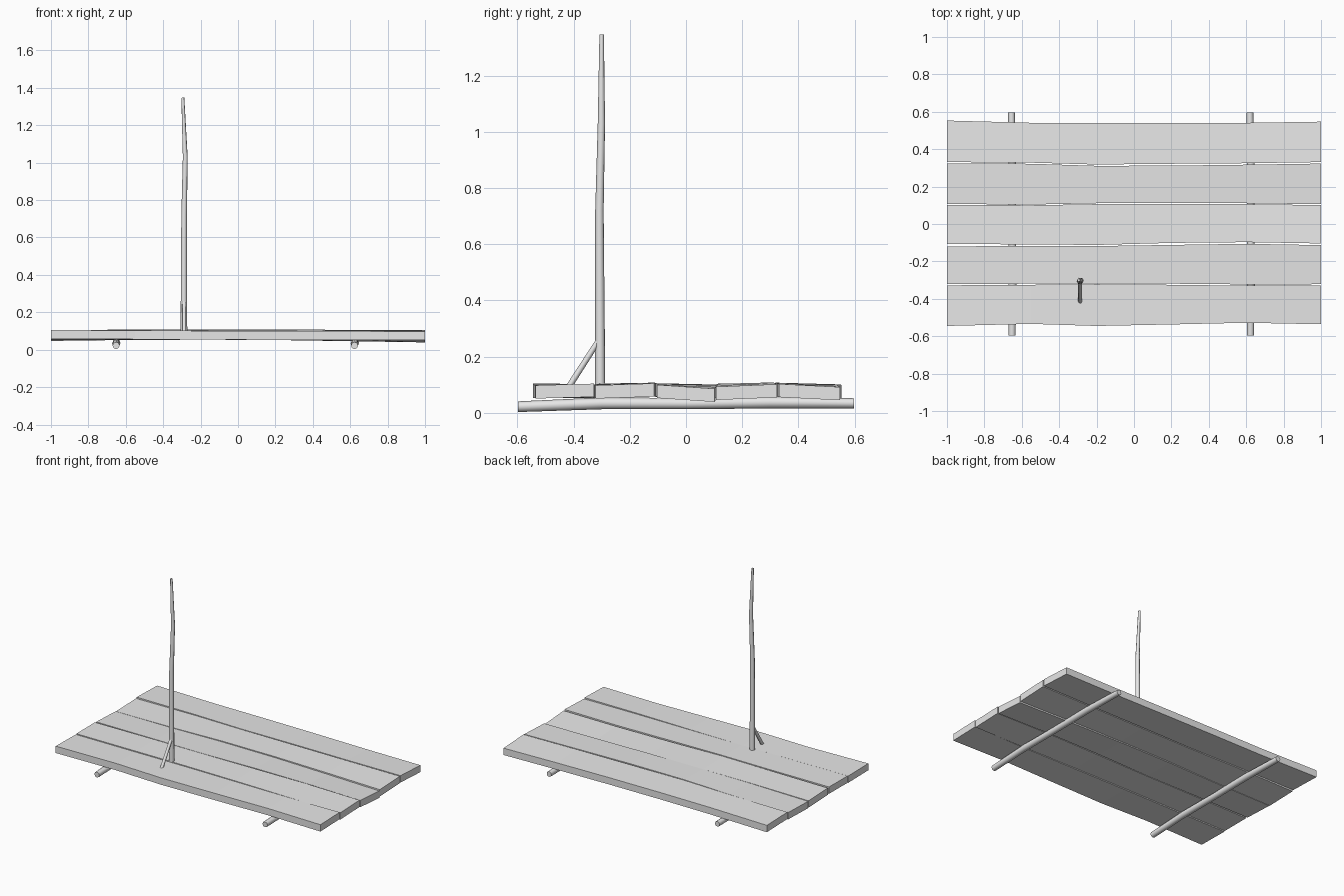
import bpy
import bmesh
import math
from mathutils import Vector

cube = bpy.data.objects.get("Cube")
if cube:
    bpy.data.objects.remove(cube)

grey = bpy.data.materials.new("weathered_grey")
grey.use_nodes = True
COLOUR = (0.8, 0.8, 0.8, 1)
grey.diffuse_color = COLOUR
grey.node_tree.nodes["Principled BSDF"].inputs["Base Color"].default_value = COLOUR


def finish(name, bm, smooth=False):
    bmesh.ops.recalc_face_normals(bm, faces=bm.faces)
    mesh = bpy.data.meshes.new(name)
    bm.to_mesh(mesh)
    bm.free()
    mesh.materials.append(grey)
    obj = bpy.data.objects.new(name, mesh)
    bpy.context.collection.objects.link(obj)
    if smooth:
        bpy.ops.object.select_all(action="DESELECT")
        obj.select_set(True)
        bpy.context.view_layer.objects.active = obj
        bpy.ops.object.shade_smooth_by_angle(angle=math.radians(50))
    return obj


def loft(name, rings, smooth=False):
    """Skin a list of equal-sized point rings and cap both ends."""
    bm = bmesh.new()
    loops = [[bm.verts.new(p) for p in ring] for ring in rings]
    count = len(loops[0])
    for a, b in zip(loops, loops[1:]):
        for i in range(count):
            j = (i + 1) % count
            bm.faces.new((a[i], a[j], b[j], b[i]))
    bm.faces.new(loops[0])
    bm.faces.new(loops[-1])
    return finish(name, bm, smooth)


def pole(name, path, radii, sides=8):
    """Round pole whose rings stand square to the line between its ends."""
    axis = Vector(path[-1]) - Vector(path[0])
    turn = axis.to_track_quat("Z", "Y")
    rings = []
    for point, r in zip(path, radii):
        angles = [math.tau * i / sides for i in range(sides)]
        rings.append([Vector(point) + turn @ Vector((r * math.cos(a), r * math.sin(a), 0))
                      for a in angles])
    return loft(name, rings, smooth=True)


# Deck planks: front and back edge lines sampled at the same stations along x
STATIONS = (-1, -0.55, -0.2, 0.2, 0.6, 1)
EDGES = [
    ((-.545, -.534, -.545, -.537, -.528, -.536), (-.328, -.325, -.322, -.325, -.33, -.328)),
    ((-.322, -.319, -.317, -.319, -.323, -.322), (-.12, -.117, -.118, -.112, -.106, -.113)),
    ((-.107, -.109, -.112, -.101, -.097, -.104), (.102, .1, .106, .108, .106, .101)),
    ((.107, .104, .111, .112, .111, .106), (.324, .322, .311, .312, .317, .323)),
    ((.331, .328, .318, .322, .325, .331), (.553, .541, .54, .54, .541, .547)),
]
# Top heights of the front and back edge at the left end, middle and right end
TOPS = [
    ((.098, .104), (.1, .1), (.105, .102)),
    ((.098, .105), (.103, .108), (.105, .106)),
    ((.1, .086), (.106, .102), (.104, .096)),
    ((.093, .102), (.106, .11), (.094, .1)),
    ((.103, .092), (.108, .102), (.106, .1)),
]
THICK = 0.047
for n, ((front, back), (left, mid, right)) in enumerate(zip(EDGES, TOPS)):
    rings = []
    for x, y0, y1 in zip(STATIONS, front, back):
        end = left if x > 0 else right
        z0, z1 = (m + (e - m) * abs(x) for m, e in zip(mid, end))
        rings.append([(x, y0, z0 - THICK), (x, y1, z1 - THICK), (x, y1, z1), (x, y0, z0)])
    loft(f"deck_plank_{n + 1}", rings)

# Round cross beams under the deck
for name, x in (("right_cross_beam", -0.65), ("left_cross_beam", 0.625)):
    path = [(x - 0.002, -0.597, .022), (x, -0.3, .034), (x, 0, .033),
            (x, 0.3, .037), (x - 0.005, 0.597, .034)]
    pole(name, path, (.019, .021, .02, .021, .018))

# Slightly crooked mast
pole("mast",
     [(-.289, -.305, .06), (-.289, -.306, .3), (-.288, -.308, .72),
      (-.282, -.301, 1.03), (-.295, -.3, 1.347)],
     (.018, .017, .015, .013, .008))

# Brace leaning against the foot of the mast
pole("mast_brace", [(-.288, -.425, .08), (-.288, -.308, .262)], (.011, .01))
